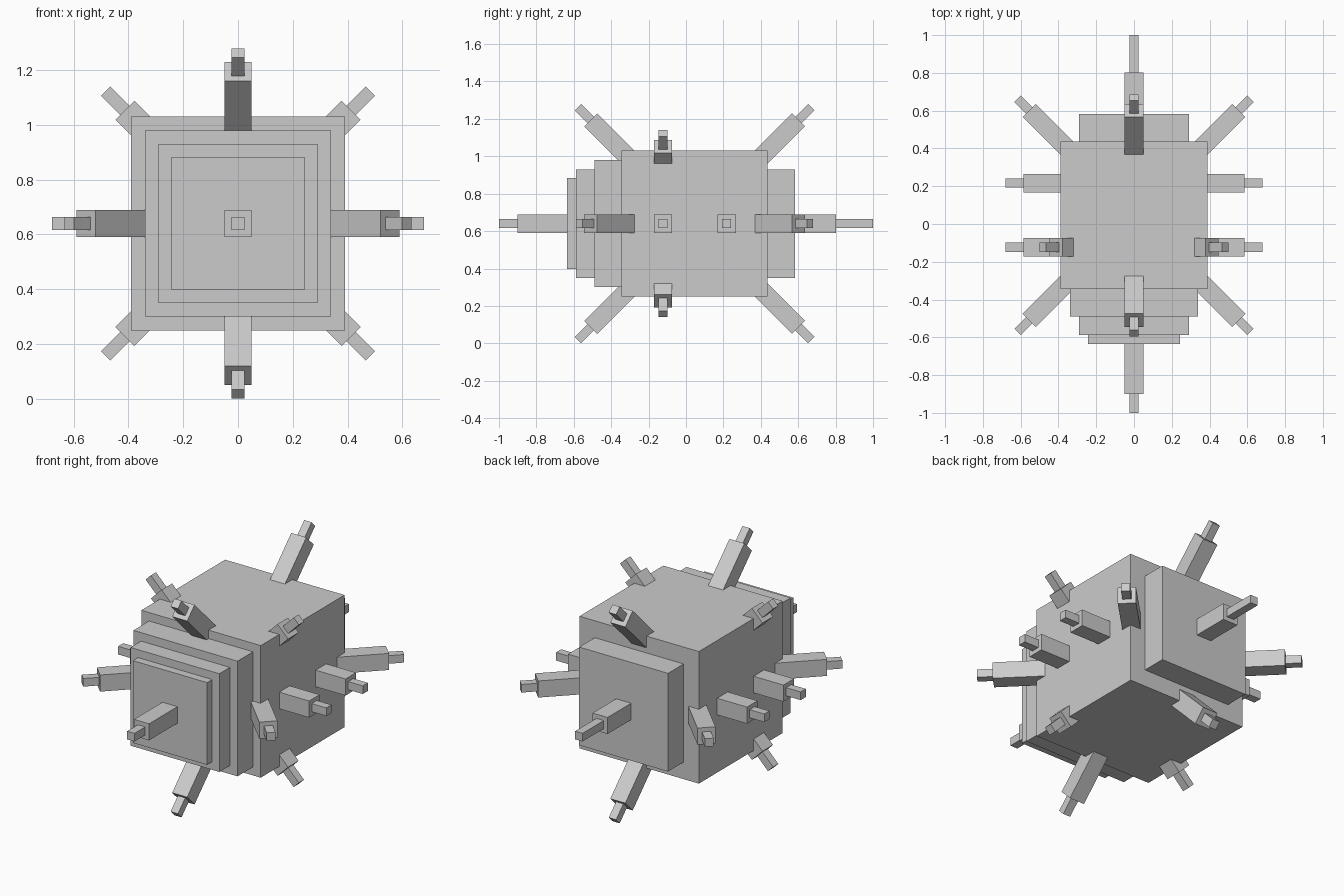
import bpy
from mathutils import Vector, Matrix

cube = bpy.data.objects.get("Cube")
if cube:
    bpy.data.objects.remove(cube, do_unlink=True)

grey = bpy.data.materials.new("light_grey")
grey.use_nodes = True
colour = (0.6, 0.6, 0.6, 1)
grey.diffuse_color = colour
grey.node_tree.nodes["Principled BSDF"].inputs["Base Color"].default_value = colour

MID = 0.64            # height of the centre line
HALF = 0.39           # half width of the main block
FRONT, BACK = -0.345, 0.437
SIDE_Y = -0.123       # front row of side barrels


def box(name, matrix, size):
    """Box of the given size placed by a matrix."""
    bpy.ops.mesh.primitive_cube_add(size=1)
    ob = bpy.context.object
    ob.name = name
    ob.data.transform(matrix @ Matrix.Diagonal((*size, 1)))
    ob.data.materials.append(grey)
    return ob


def slab(name, half, y0, y1):
    """Square block centred on the axis, from y0 to y1."""
    box(name, Matrix.Translation((0, (y0 + y1) / 2, MID)), (2 * half, y1 - y0, 2 * half))


def barrel(name, base, direction, thick_end, thin_end):
    """Thick square bar with a thin tip, sunk a little into the body."""
    d = Vector(direction).normalized()
    # keep the cross-section square to the world axes
    side = Vector((1, 0, 0)) if abs(d.x) < 0.01 else Vector((0, 1, 0))
    if abs(d.z) < 0.01:
        side = Vector((0, 0, 1))
    rot = Matrix((side, d.cross(side), d)).transposed().to_4x4()
    for part, a, b, w in (("arm", -0.1, thick_end, 0.098), ("tip", thick_end - 0.02, thin_end, 0.048)):
        pos = Vector(base) + d * (a + b) / 2
        box(f"{name}_{part}", Matrix.Translation(pos) @ rot, (w, w, b - a))


# Main block, stepped front plates and back plate
slab("main_block", HALF, FRONT, BACK)
for name, half, end in (("large", 0.34, -0.49), ("middle", 0.29, -0.588), ("small", 0.243, -0.635)):
    slab(f"{name}_front_plate", half, end, FRONT + 0.02)
slab("back_plate", 0.29, BACK - 0.02, 0.582)

# Barrels along the centre line
barrel("front_barrel", (0, -0.635, MID), (0, -1, 0), 0.265, 0.365)
barrel("back_barrel", (0, 0.58, MID), (0, 1, 0), 0.222, 0.42)

# Straight side barrels and diagonal barrels on the edges
for s, side in ((1, "left"), (-1, "right")):
    for y, row in ((SIDE_Y, "front"), (0.217, "rear")):
        barrel(f"{side}_{row}_barrel", (s * HALF, y, MID), (s, 0, 0), 0.195, 0.29)
    for y, dy, end in ((FRONT, -1, "front"), (BACK, 1, "back")):
        barrel(f"{side}_{end}_corner_barrel", (s * HALF, y, MID), (s, dy, 0), 0.233, 0.32)
    for dz, level in ((1, "upper"), (-1, "lower")):
        barrel(f"{side}_{level}_edge_barrel", (s * HALF, SIDE_Y, MID + dz * HALF), (s, 0, dz), 0.033, 0.132)

for dz, level in ((1, "upper"), (-1, "lower")):
    for y, dy, end in ((FRONT, -1, "front"), (BACK, 1, "back")):
        barrel(f"{end}_{level}_edge_barrel", (0, y, MID + dz * HALF), (0, dy, dz), 0.233, 0.329)
